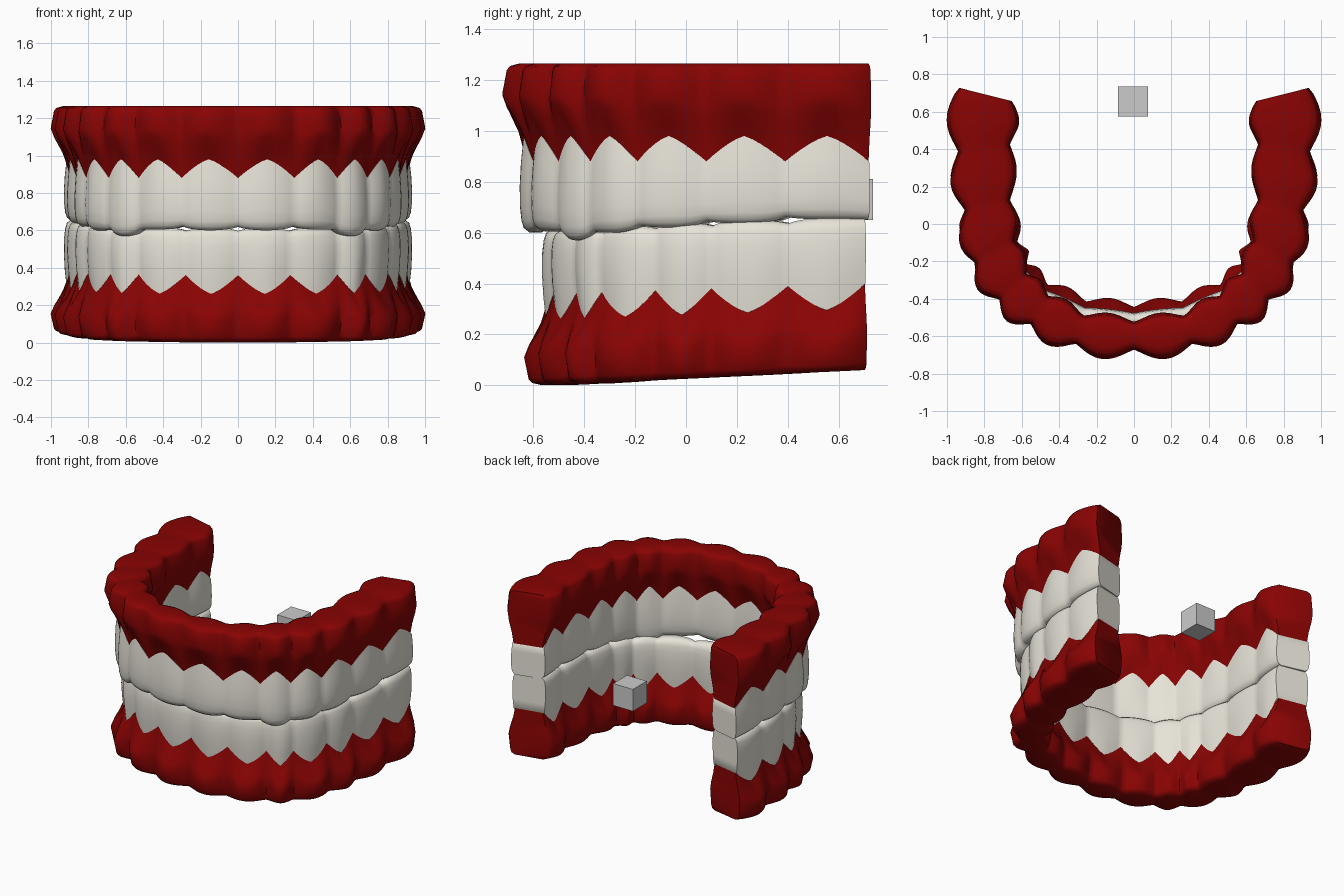
import bpy, bmesh, math
from mathutils import Vector

if "Cube" in bpy.data.objects:
    bpy.data.objects.remove(bpy.data.objects["Cube"])

TEETH = 7      # teeth per side
STEPS = 10     # slices per tooth


def material(name, color):
    m = bpy.data.materials.new(name)
    m.diffuse_color = (*color, 1)
    m.use_nodes = True
    m.node_tree.nodes["Principled BSDF"].inputs["Base Color"].default_value = m.diffuse_color
    return m


gum_mat = material("gum_red", (0.25, 0.001, 0.001))
tooth_mat = material("tooth_ivory", (0.80, 0.77, 0.69))


def spline(pts, a):
    """Catmull-Rom through the half arch, mirrored at the middle."""
    p = [Vector(q) for q in pts]
    p = [Vector((-p[1].x, p[1].y))] + p + [2 * p[-1] - p[-2]]
    k = min(int(a), TEETH - 1)
    t = a - k
    p0, p1, p2, p3 = p[k:k + 4]
    return 0.5 * (2 * p1 + (p2 - p0) * t + (2 * p0 - 5 * p1 + 4 * p2 - p3) * t * t
                  + (3 * p1 - p0 - 3 * p2 + p3) * t ** 3)


# section rows: (fraction of height, flare, bulge in the middle of each tooth)
GUM = [(0, 0, .03), (.035, .024, .045), (.09, .032, .05), (.22, .036, .053),
       (.42, .042, .058), (.58, .034, .048), (.8, .013, .03), (1, 0, .014)]
TOOTH = [(0, 0, .014), (.25, .006, .018), (.5, .009, .02), (.72, .008, .02),
         (.87, .003, .019), (.95, -.005, .018), (1, -.022, .012)]


def loft(name, sections, mat):
    """Skin the closed sections and cap both ends."""
    bm = bmesh.new()
    rings = [[bm.verts.new(co) for co in s] for s in sections]
    n = len(rings[0])
    for r, q in zip(rings, rings[1:]):
        for i in range(n):
            j = (i + 1) % n
            bm.faces.new((r[i], r[j], q[j], q[i]))
    for r in (rings[0], rings[-1]):
        for i in range(n // 2 - 1):
            bm.faces.new((r[i], r[i + 1], r[n - 2 - i], r[n - 1 - i]))
    bmesh.ops.recalc_face_normals(bm, faces=bm.faces)
    me = bpy.data.meshes.new(name)
    bm.to_mesh(me)
    bm.free()
    ob = bpy.data.objects.new(name, me)
    bpy.context.collection.objects.link(ob)
    me.materials.append(mat)
    bpy.ops.object.select_all(action='DESELECT')
    ob.select_set(True)
    bpy.context.view_layer.objects.active = ob
    bpy.ops.object.shade_smooth_by_angle(angle=math.radians(55))


def jaw(name, outer, inner, tips, base, gumline, up, thinning):
    gum, teeth = [], []
    for s in range(-TEETH * STEPS, TEETH * STEPS + 1):
        a, side = abs(s) / STEPS, (-1 if s < 0 else 1)
        fr = a - int(a)
        wave = max(0, math.sin(math.pi * fr))
        arch = 1 - abs(2 * fr - 1) ** 1.3
        o, i = spline(outer, a), spline(inner, a)
        d = (o - i).normalized()
        width = (o - i).length
        # gum edge and biting edge heights
        z_gum = gumline(o.y) + up * 0.1 * arch
        k, j = min(int(a), 6), round(a)
        notch = (tips[max(j - 1, 0)] + tips[min(j, 6)]) / 2
        notch += up * 0.018 if j < TEETH else 0
        z_tip = notch + (tips[k] - notch) * wave ** 0.7
        thin = thinning * max(0, min(1, (4.2 - a) / 2))

        def ring(rows, z0, z1, bulge, taper, inset=0):
            out, inn = [], []
            for t, flare, b in rows:
                z = z0 + (z1 - z0) * t
                po = o + d * (flare + b * bulge - inset)
                pi = i - d * (flare + b * 0.7 * bulge - inset) + d * (taper * width * t ** 1.4)
                out.append((side * po.x, po.y, z))
                inn.append((side * pi.x, pi.y, z))
            return out + inn[::-1]

        gum.append(ring(GUM, base(o.y), z_gum, wave ** 1.2, 0, 0.01 if a == TEETH else 0))
        teeth.append(ring(TOOTH, z_gum, z_tip, wave ** 0.9, thin))
    loft(name + "_gum", gum, gum_mat)
    loft(name + "_teeth", teeth, tooth_mat)


# upper jaw
jaw("upper",
    [(0, -.63), (.3, -.60), (.53, -.50), (.69, -.375), (.81, -.19), (.862, .08), (.897, .39), (.903, .72)],
    [(0, -.565), (.28, -.53), (.48, -.42), (.605, -.295), (.675, -.11), (.705, .12), (.705, .42), (.685, .665)],
    [.60, .605, .57, .60, .62, .635, .652],
    lambda y: 1.265, lambda y: 0.88, 1, 0)

# lower jaw, with its base tilted up towards the back
jaw("lower",
    [(0, -.54), (.28, -.52), (.53, -.43), (.68, -.33), (.80, -.12), (.857, .10), (.897, .40), (.903, .705)],
    [(0, -.485), (.265, -.455), (.485, -.36), (.60, -.245), (.665, -.10), (.705, .12), (.705, .42), (.685, .66)],
    [.615, .615, .617, .628, .64, .65, .658],
    lambda y: 0.06 * (y + 0.55) / 1.25, lambda y: 0.36 + 0.04 * (y + 0.55) / 1.25, -1, 0)

# small loose cube between the back teeth
bpy.ops.mesh.primitive_cube_add(size=0.16, location=(-0.005, 0.655, 0.73))
bpy.context.object.name = "small_cube"
